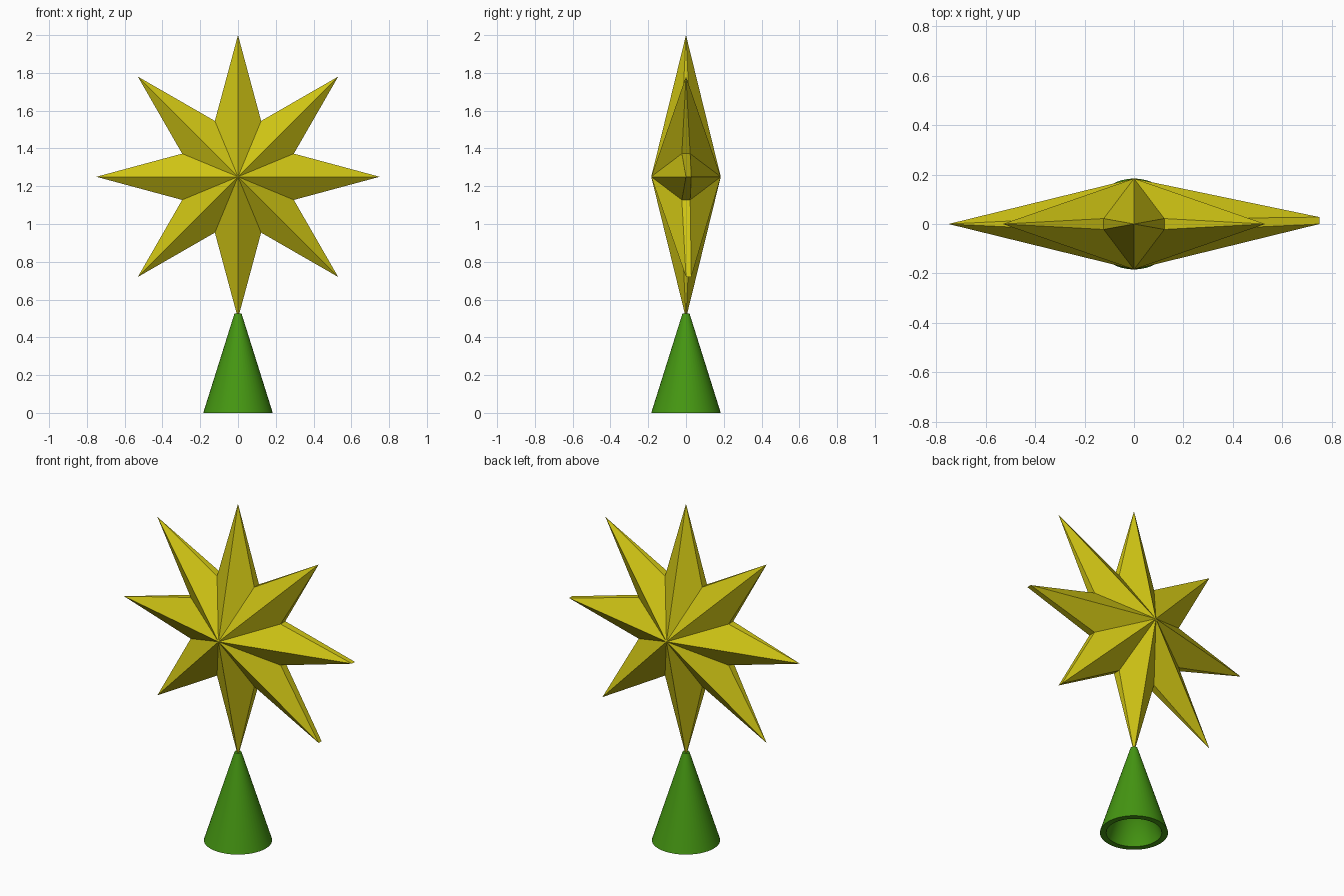
import bpy
import bmesh
from math import sin, cos, pi, radians

cube = bpy.data.objects.get("Cube")
if cube:
    bpy.data.objects.remove(cube, do_unlink=True)


def make_material(name, rgb):
    mat = bpy.data.materials.new(name)
    mat.use_nodes = True
    color = (*rgb, 1.0)
    mat.diffuse_color = color
    mat.node_tree.nodes["Principled BSDF"].inputs["Base Color"].default_value = color
    return mat


def make_object(name, bm, mat):
    bmesh.ops.recalc_face_normals(bm, faces=bm.faces)
    mesh = bpy.data.meshes.new(name)
    bm.to_mesh(mesh)
    bm.free()
    mesh.materials.append(mat)
    obj = bpy.data.objects.new(name, mesh)
    bpy.context.collection.objects.link(obj)
    return obj


gold = make_material("gold yellow", (0.62, 0.55, 0.007))
green = make_material("leaf green", (0.06, 0.31, 0.006))

# Eight-pointed star: a raised front and back joined by a thin rim
POINTS = 8
CENTRE_Z, TIP_R, VALLEY_R = 1.25, 0.75, 0.32
DEPTH, RIM = 0.184, 0.022
BLUNT_TIPS = (2, 3)  # the two tips on the left that are wider at the back

bm = bmesh.new()
front, back = [], []
for i in range(POINTS * 2):
    angle = pi * i / POINTS
    is_tip = i % 2 == 0
    r = TIP_R if is_tip else VALLEY_R
    x, z = r * sin(angle), CENTRE_Z + r * cos(angle)
    if is_tip:
        tip = bm.verts.new((x, 0, z))
        front.append(tip)
        blunt = i // 2 in BLUNT_TIPS
        back.append(bm.verts.new((x, 0.028, z)) if blunt else tip)
    else:
        front.append(bm.verts.new((x, -RIM, z)))
        back.append(bm.verts.new((x, RIM, z)))

front_peak = bm.verts.new((0, -DEPTH, CENTRE_Z))
back_peak = bm.verts.new((0, DEPTH, CENTRE_Z))
for i in range(POINTS * 2):
    j = (i + 1) % (POINTS * 2)
    bm.faces.new((front_peak, front[i], front[j]))
    bm.faces.new((back_peak, back[j], back[i]))
    # Rim wall, a triangle where the tip is sharp
    bm.faces.new(dict.fromkeys((front[i], back[i], back[j], front[j])))
make_object("star", bm, gold)

# Hollow cone holder, turned from a closed wall profile
bm = bmesh.new()
profile = [(0, 0.525), (0.019, 0.525), (0.184, 0), (0.15, 0), (0, 0.46)]
verts = [bm.verts.new((r, 0, z)) for r, z in profile]
edges = [bm.edges.new(pair) for pair in zip(verts, verts[1:])]
bmesh.ops.spin(bm, geom=verts + edges, cent=(0, 0, 0), axis=(0, 0, 1),
               angle=2 * pi, steps=48)
bmesh.ops.remove_doubles(bm, verts=bm.verts, dist=0.0005)
holder = make_object("cone_holder", bm, green)

bpy.ops.object.select_all(action="DESELECT")
holder.select_set(True)
bpy.context.view_layer.objects.active = holder
bpy.ops.object.shade_smooth_by_angle(angle=radians(35))
